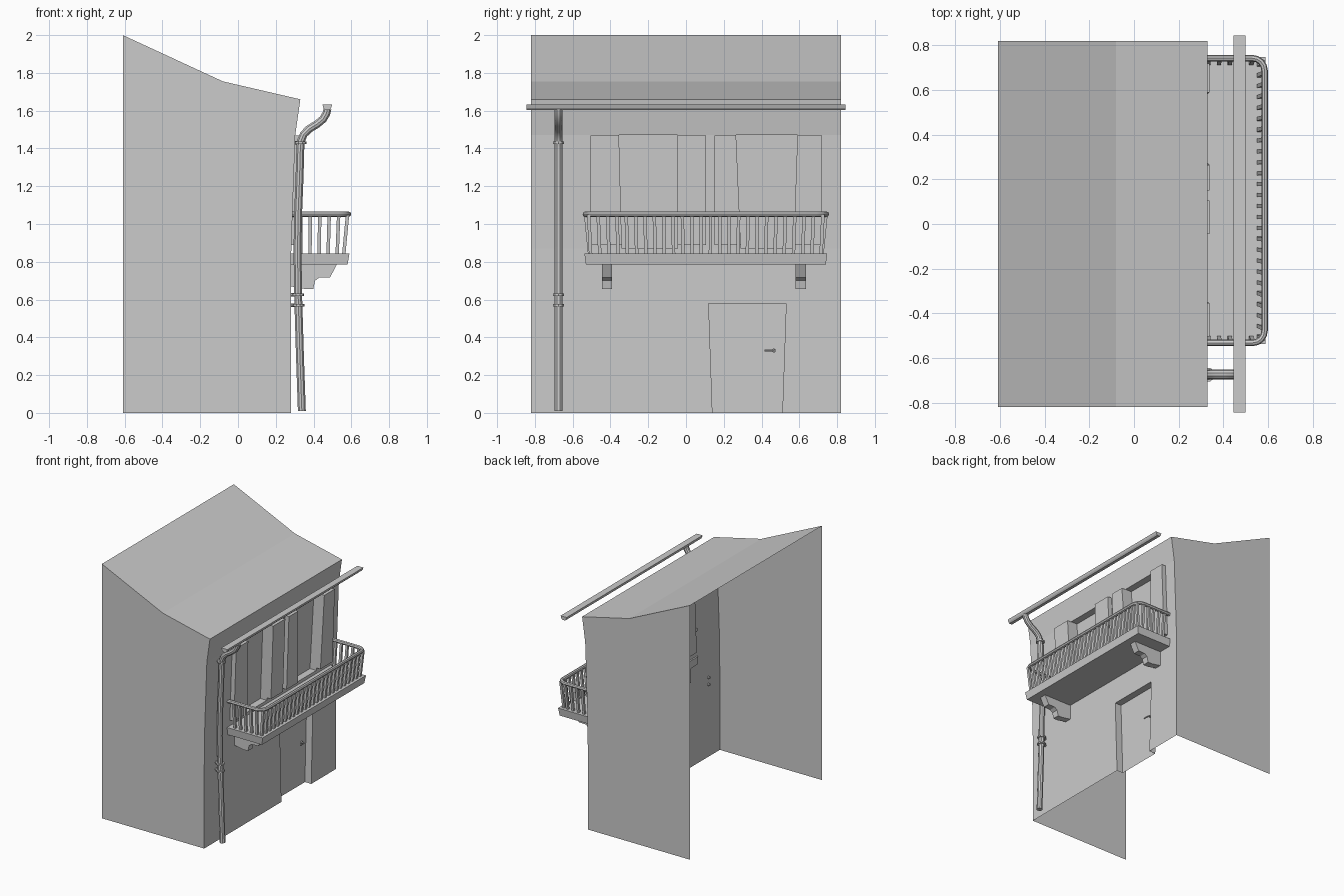
import bpy, bmesh
from mathutils import Vector

if "Cube" in bpy.data.objects:
    bpy.data.objects.remove(bpy.data.objects["Cube"])

W = 0.82      # half width of the house
DEPTH = 0.055  # recess depth
WALL = [(0.28, 0), (0.28, 0.58), (0.282, 0.87), (0.303, 1.47), (0.33, 1.66)]


def finish(name, bm, recalc=True):
    if recalc:
        bmesh.ops.recalc_face_normals(bm, faces=bm.faces)
    me = bpy.data.meshes.new(name)
    bm.to_mesh(me)
    bm.free()
    ob = bpy.data.objects.new(name, me)
    bpy.context.collection.objects.link(ob)
    return ob


def quad(bm, pts, toward):
    f = bm.faces.new([bm.verts.new(p) for p in pts])
    f.normal_update()
    if f.normal.dot(Vector(toward)) < 0:
        f.normal_flip()


def loft(bm, a, b):
    """Closed solid between two matching outlines."""
    va = [bm.verts.new(p) for p in a]
    vb = [bm.verts.new(p) for p in b]
    bm.faces.new(va)
    bm.faces.new(vb[::-1])
    n = len(a)
    for i in range(n):
        j = (i + 1) % n
        bm.faces.new((va[i], vb[i], vb[j], va[j]))


def rect(x0, x1, y0, y1, z):
    return [(x0, y0, z), (x1, y0, z), (x1, y1, z), (x0, y1, z)]


def extrude_y(bm, profile, y0, y1):
    loft(bm, [(x, y0, z) for x, z in profile], [(x, y1, z) for x, z in profile])


def tube(name, pts, r, res=3):
    cu = bpy.data.curves.new(name, 'CURVE')
    cu.dimensions = '3D'
    cu.bevel_depth = r
    cu.bevel_resolution = res
    cu.use_fill_caps = True
    sp = cu.splines.new('POLY')
    sp.points.add(len(pts) - 1)
    for p, co in zip(sp.points, pts):
        p.co = (*co, 1)
    ob = bpy.data.objects.new(name, cu)
    bpy.context.collection.objects.link(ob)
    bpy.ops.object.select_all(action='DESELECT')
    ob.select_set(True)
    bpy.context.view_layer.objects.active = ob
    bpy.ops.object.convert(target='MESH')
    bpy.ops.object.shade_smooth_by_angle()
    return bpy.context.object


# House shell: open back and bottom, facade built in horizontal bands
door = [((0.14, 0.51), (0.12, 0.53))]       # (bottom y pair, top y pair)
windows = [((-0.34, -0.045), (-0.355, -0.045)), ((0.29, 0.57), (0.265, 0.59))]
bm = bmesh.new()
for (xa, za), (xb, zb), holes in zip(WALL, WALL[1:], [door, [], windows, []]):
    edges = [(-W, -W)]
    for (b0, b1), (t0, t1) in holes:
        edges += [(b0, t0), (b1, t1)]
    edges.append((W, W))
    for (b0, t0), (b1, t1) in zip(edges[::2], edges[1::2]):
        quad(bm, [(xa, b0, za), (xa, b1, za), (xb, t1, zb), (xb, t0, zb)], (1, 0, 0))
    for (b0, b1), (t0, t1) in holes:
        ring = [Vector(p) for p in ((xa, b0, za), (xa, b1, za), (xb, t1, zb), (xb, t0, zb))]
        back = [p - Vector((DEPTH, 0, 0)) for p in ring]
        quad(bm, back, (1, 0, 0))
        mid = sum(back, Vector()) / 4
        for i in range(4):
            j = (i + 1) % 4
            if i == 0 and za == 0:
                continue
            quad(bm, [ring[i], ring[j], back[j], back[i]], mid - (back[i] + back[j]) / 2)
roof = [WALL[-1], (-0.08, 1.755), (-0.61, 2.0)]
for (xa, za), (xb, zb) in zip(roof, roof[1:]):
    quad(bm, [(xa, -W, za), (xa, W, za), (xb, W, zb), (xb, -W, zb)], (0, 0, 1))
for s in (-1, 1):
    quad(bm, [(x, s * W, z) for x, z in WALL + roof[1:] + [(-0.61, 0)]], (0, s, 0))
bmesh.ops.remove_doubles(bm, verts=bm.verts, dist=1e-5)
finish("house_shell", bm, recalc=False)

# Shutters beside both windows
bm = bmesh.new()
for (b0, b1), (t0, t1) in [((-0.505, -0.34), (-0.505, -0.355)), ((-0.045, 0.105), (-0.045, 0.105)),
                           ((0.15, 0.29), (0.15, 0.265)), ((0.57, 0.72), (0.59, 0.72))]:
    loft(bm, rect(0.26, 0.318, b0, b1, 0.89), rect(0.28, 0.338, t0, t1, 1.468))
finish("shutters", bm)

# Door handle
tube("door_handle", [(0.225, 0.465, 0.33), (0.25, 0.465, 0.33), (0.252, 0.415, 0.33)], 0.005, 1)
tube("door_handle_rose", [(0.222, 0.465, 0.33), (0.234, 0.465, 0.33)], 0.011, 2)

# Balcony slab
bm = bmesh.new()
loft(bm, rect(0.27, 0.58, -0.53, 0.74, 0.785), rect(0.27, 0.59, -0.538, 0.748, 0.845))
finish("balcony_slab", bm)

# Brackets under the slab
bm = bmesh.new()
prof = [(0.27, 0.79), (0.525, 0.79), (0.488, 0.718), (0.43, 0.716), (0.408, 0.70),
        (0.398, 0.655), (0.36, 0.655), (0.27, 0.672)]
for y in (-0.418, 0.608):
    extrude_y(bm, prof, y - 0.027, y + 0.027)
finish("balcony_brackets", bm)

# Balusters leaning outward
bm = bmesh.new()
H = 0.009
N = 26
posts = []
for i in range(N):
    t = i / (N - 1)
    posts.append(((0.56, -0.505 + 1.22 * t), (0.58, -0.515 + 1.24 * t)))
for i in range(5):
    x = 0.333 + 0.048 * i
    posts += [((x, -0.51), (x + 0.002 * i, -0.531)), ((x, 0.72), (x + 0.002 * i, 0.741))]
for (xa, ya), (xb, yb) in posts:
    loft(bm, rect(xa - H, xa + H, ya - H, ya + H, 0.84),
         rect(xb - H, xb + H, yb - H, yb + H, 1.05))
finish("balusters", bm)

# Handrail with rounded corners
R, X1, Y0, Y1 = 0.055, 0.585, -0.533, 0.743
arc = [(1, 0), (0.924, 0.383), (0.707, 0.707), (0.383, 0.924), (0, 1)]
path = [(0.28, Y0, 1.052)]
path += [(X1 - R + R * c, Y0 + R - R * s, 1.052) for c, s in arc[::-1]]
path += [(X1 - R + R * c, Y1 - R + R * s, 1.052) for c, s in arc]
path += [(0.28, Y1, 1.052)]
tube("handrail", path, 0.0145, 2)

# Gutter along the eaves
bm = bmesh.new()
extrude_y(bm, [(0.447, 1.632), (0.499, 1.632), (0.493, 1.615), (0.484, 1.604),
               (0.46, 1.604), (0.452, 1.615)], -0.845, 0.845)
finish("gutter", bm)

# Downpipe
PY = -0.675
pipe = [(0.338, 0.01), (0.328, 0.3), (0.319, 0.6), (0.315, 0.85), (0.318, 1.05), (0.326, 1.25),
        (0.330, 1.40), (0.334, 1.44), (0.348, 1.475), (0.375, 1.502), (0.42, 1.53),
        (0.45, 1.555), (0.468, 1.585), (0.474, 1.61)]
tube("downpipe", [(x, PY, z) for x, z in pipe], 0.022)

# Pipe clamps with pins into the wall
for k, (x, z) in enumerate([(0.319, 0.57), (0.318, 0.625), (0.331, 1.43)]):
    tube(f"pipe_clamp_{k}", [(x, PY, z - 0.006), (x, PY, z + 0.006)], 0.032)
    tube(f"clamp_pin_{k}", [(0.265, PY, z), (x, PY, z)], 0.01, 2)
